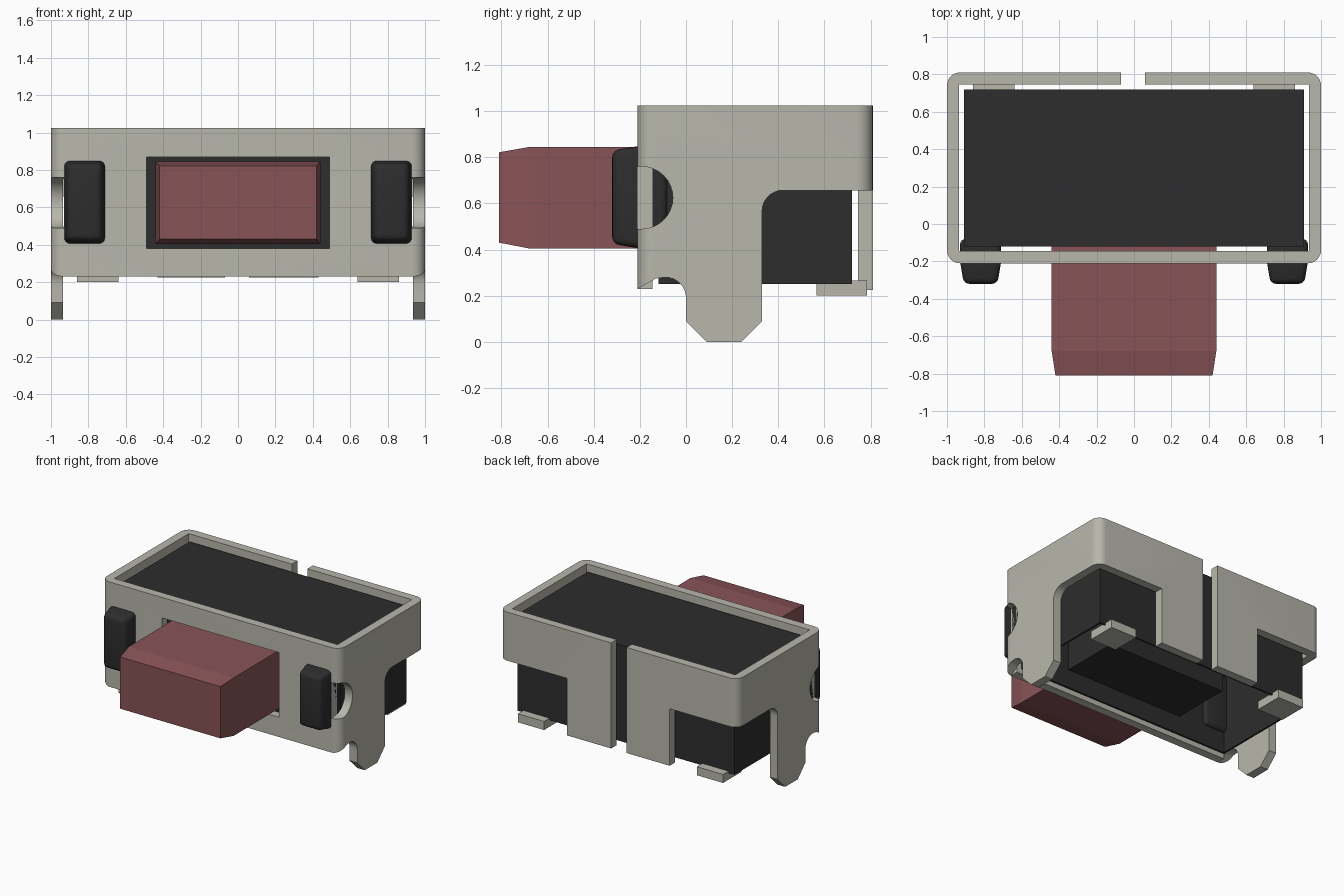
import bpy, bmesh, math
from mathutils import Vector

if "Cube" in bpy.data.objects:
    bpy.data.objects.remove(bpy.data.objects["Cube"], do_unlink=True)


def material(name, rgb):
    m = bpy.data.materials.new(name)
    m.use_nodes = True
    m.diffuse_color = (*rgb, 1)
    bsdf = next(n for n in m.node_tree.nodes if n.type == 'BSDF_PRINCIPLED')
    bsdf.inputs["Base Color"].default_value = (*rgb, 1)
    return m


METAL = material("warm grey metal", (0.48, 0.475, 0.415))
BLACK = material("black plastic", (0.026, 0.026, 0.026))
RED = material("dull red plastic", (0.25, 0.088, 0.095))


def finish(name, bm, mat):
    bmesh.ops.recalc_face_normals(bm, faces=bm.faces)
    me = bpy.data.meshes.new(name)
    bm.to_mesh(me)
    bm.free()
    ob = bpy.data.objects.new(name, me)
    bpy.context.collection.objects.link(ob)
    if mat:
        me.materials.append(mat)
    return ob


def prism(name, pts, axis, a, b, mat=None):
    """Extrude a 2D outline along x (outline in y,z) or z (outline in x,y)."""
    bm = bmesh.new()
    place = (lambda p: (a, p[0], p[1])) if axis == 'x' else (lambda p: (p[0], p[1], a))
    face = bm.faces.new([bm.verts.new(place(p)) for p in pts])
    ext = bmesh.ops.extrude_face_region(bm, geom=[face])
    step = Vector((b - a, 0, 0)) if axis == 'x' else Vector((0, 0, b - a))
    bmesh.ops.translate(bm, vec=step, verts=[v for v in ext['geom'] if isinstance(v, bmesh.types.BMVert)])
    return finish(name, bm, mat)


def box(name, x, y, z, mat=None):
    return prism(name, [(x[0], y[0]), (x[1], y[0]), (x[1], y[1]), (x[0], y[1])], 'z', z[0], z[1], mat)


def loft(name, rings, mat):
    """Rectangular sections along y: (y, x0, x1, z0, z1)."""
    bm = bmesh.new()
    loops = [[bm.verts.new(p) for p in ((x0, y, z0), (x1, y, z0), (x1, y, z1), (x0, y, z1))]
             for y, x0, x1, z0, z1 in rings]
    for l, m in zip(loops, loops[1:]):
        for i in range(4):
            j = (i + 1) % 4
            bm.faces.new((l[i], l[j], m[j], m[i]))
    bm.faces.new(loops[0])
    bm.faces.new(loops[-1])
    return finish(name, bm, mat)


def arc(cx, cy, r, a0, a1, n=8):
    return [(cx + r * math.cos(math.radians(a0 + (a1 - a0) * i / n)),
             cy + r * math.sin(math.radians(a0 + (a1 - a0) * i / n))) for i in range(n + 1)]


def select(ob):
    bpy.ops.object.select_all(action='DESELECT')
    ob.select_set(True)
    bpy.context.view_layer.objects.active = ob


def apply_all(ob):
    select(ob)
    for m in list(ob.modifiers):
        bpy.ops.object.modifier_apply(modifier=m.name)


def smooth(ob):
    select(ob)
    bpy.ops.object.shade_smooth_by_angle(angle=math.radians(35))


# Bent metal shell: rounded plan outline with a seam gap at the back
r = 0.07
outline = ([(0.06, 0.81)] + arc(1 - r, 0.81 - r, r, 90, 0) + arc(1 - r, -0.21 + r, r, 0, -90)
           + arc(-1 + r, -0.21 + r, r, -90, -180) + arc(-1 + r, 0.81 - r, r, 180, 90)
           + [(-0.07, 0.81), (-0.07, 0.745), (-0.935, 0.745), (-0.935, -0.145),
              (0.935, -0.145), (0.935, 0.745), (0.06, 0.745)])
shell = prism("metal_shell", outline, 'z', 0, 1.025, METAL)

# Cutters that leave the legs, back tabs, window and side notches
under_front = ([(-0.4, -0.1), (-0.4, 0.23), (-0.21, 0.23), (-0.13, 0.275)]
               + arc(-0.09, 0.19, 0.09, 90, 0) + [(0, 0.09), (0.19, -0.1)])
under_back = ([(0.14, -0.1), (0.33, 0.09)] + arc(0.42, 0.567, 0.09, 180, 90)
              + [(1, 0.657), (1, -0.1)])
notch = [(-0.4, 0.49)] + arc(-0.192, 0.625, 0.135, -90, 90, 16) + [(-0.4, 0.76)]
cutters = [box("front_cutter", (-0.94, 0.94), (-0.3, -0.1), (-0.1, 0.23)),
           box("tab_cutter", (-0.5, 0.5), (0.7, 0.9), (-0.1, 0.225)),
           box("window_cutter", (-0.49, 0.49), (-0.3, -0.1), (0.38, 0.87))]
for s in (1, -1):
    cutters += [prism("side_cutter", p, 'x', s * 0.93, s * 1.1) for p in (under_front, under_back, notch)]
    cutters.append(box("back_cutter", sorted((s * 0.43, s * 1.1)), (0.7, 0.9), (-0.1, 0.657)))
for c in cutters:
    c.hide_render = True
    mod = shell.modifiers.new("cut", 'BOOLEAN')
    mod.operation, mod.solver, mod.object = 'DIFFERENCE', 'EXACT', c
apply_all(shell)
for c in cutters:
    bpy.data.objects.remove(c, do_unlink=True)
smooth(shell)

# Housing: thin-walled box, open underneath
bm = bmesh.new()
bmesh.ops.create_cube(bm, size=1)
for v in bm.verts:
    v.co = (v.co.x * 1.82, 0.30 + v.co.y * 0.84, 0.615 + v.co.z * 0.73)
bmesh.ops.delete(bm, geom=[f for f in bm.faces if f.normal.z < -0.5], context='FACES')
housing = finish("housing", bm, BLACK)
mod = housing.modifiers.new("wall", 'SOLIDIFY')
mod.thickness, mod.offset = 0.02, -1
apply_all(housing)

# Sliding block inside the housing, and the push button in front of it
box("plunger_block", (-0.5, 0.5), (-0.118, 0.35), (0.39, 0.86), BLACK)
loft("push_button", [(-0.11, -0.44, 0.44, 0.405, 0.845), (-0.68, -0.44, 0.44, 0.405, 0.845),
                     (-0.81, -0.42, 0.42, 0.43, 0.822)], RED)

for s, side in ((1, "left"), (-1, "right")):
    # Rounded locating post
    x0, x1 = sorted((s * 0.71, s * 0.93))
    post = loft(side + "_post", [(-0.08, x0, x1, 0.405, 0.85), (-0.2, x0, x1, 0.405, 0.85),
                                 (-0.32, x0 + 0.02, x1 - 0.02, 0.425, 0.83)], BLACK)
    mod = post.modifiers.new("round", 'BEVEL')
    mod.width, mod.segments, mod.limit_method = 0.03, 4, 'ANGLE'
    apply_all(post)
    smooth(post)
    # Solder foot
    box(side + "_foot", sorted((s * 0.64, s * 0.86)), (0.565, 0.785), (0.2, 0.265), METAL)
